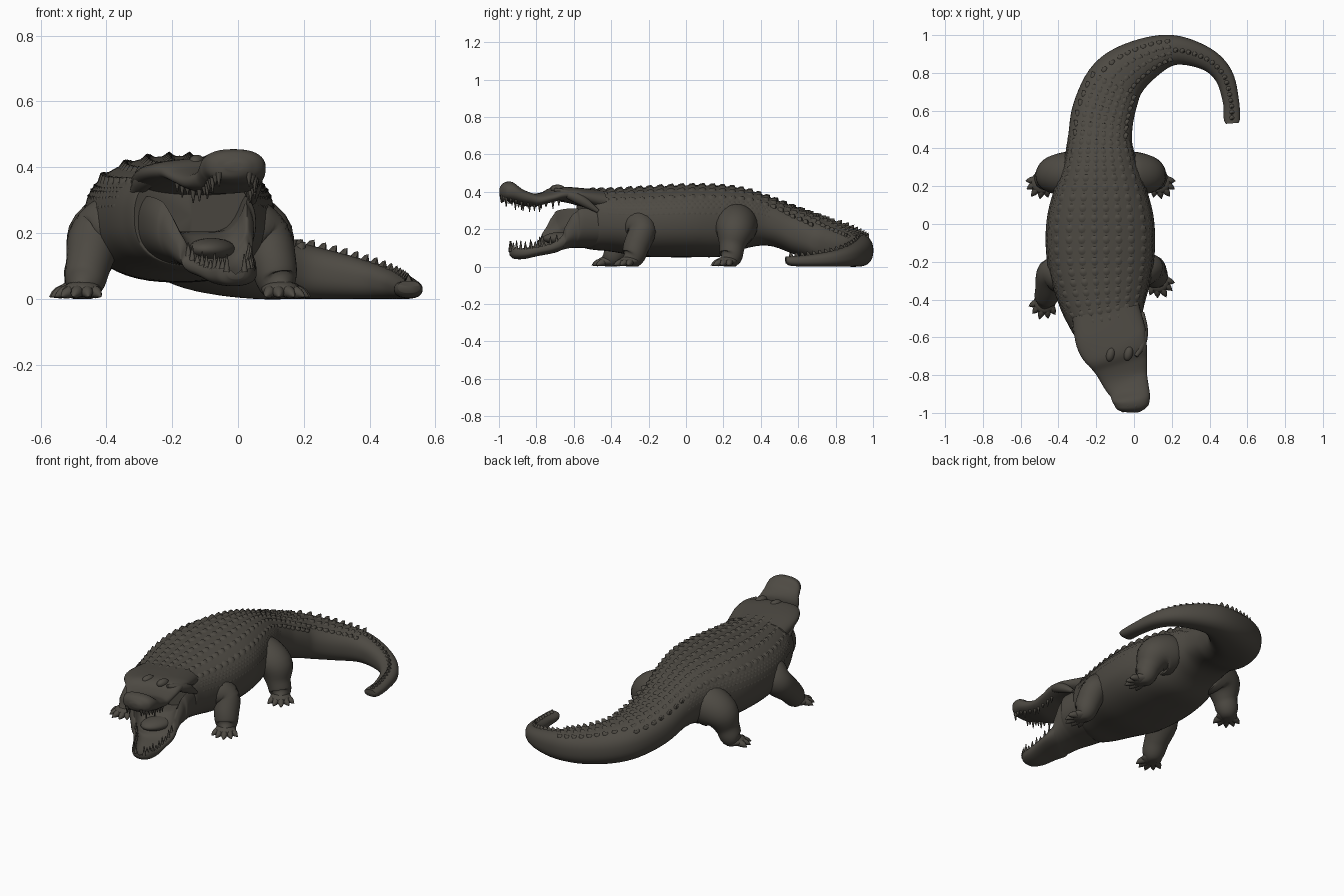
import bpy, bmesh, math
from mathutils import Vector, Matrix

cube = bpy.data.objects.get("Cube")
if cube:
    bpy.data.objects.remove(cube, do_unlink=True)

hide = bpy.data.materials.new("dark hide")
hide.use_nodes = True
HIDE_RGB = (0.075, 0.068, 0.056, 1)
hide.diffuse_color = HIDE_RGB
hide.node_tree.nodes["Principled BSDF"].inputs["Base Color"].default_value = HIDE_RGB
hide.node_tree.nodes["Principled BSDF"].inputs["Roughness"].default_value = 0.8


def finish(name, bm, angle=50):
    bmesh.ops.recalc_face_normals(bm, faces=bm.faces)
    mesh = bpy.data.meshes.new(name)
    bm.to_mesh(mesh)
    bm.free()
    mesh.materials.append(hide)
    ob = bpy.data.objects.new(name, mesh)
    bpy.context.collection.objects.link(ob)
    bpy.ops.object.select_all(action='DESELECT')
    ob.select_set(True)
    bpy.context.view_layer.objects.active = ob
    bpy.ops.object.shade_smooth_by_angle(angle=math.radians(angle))


def spline(rows, t):
    """Smooth interpolation through rows of numbers."""
    last = len(rows) - 1
    t = min(max(t, 0), last)
    i = min(int(t), last - 1)
    f = t - i
    p = [rows[min(max(i + k, 0), last)] for k in (-1, 0, 1, 2)]
    return [b + 0.5 * f * (c - a + f * (2*a - 5*b + 4*c - d + f * (3 * (b - c) + d - a)))
            for a, b, c, d in zip(*p)]


def power(v, e):
    return math.copysign(abs(v) ** e, v)


def skin(bm, rings):
    """Join rings of points with quads and close both ends."""
    loops = [[bm.verts.new(p) for p in ring] for ring in rings]
    n = len(loops[0])
    for a, b in zip(loops, loops[1:]):
        for i in range(n):
            j = (i + 1) % n
            bm.faces.new((a[i], a[j], b[j], b[i]))
    for loop in (loops[0], loops[-1]):
        mid = bm.verts.new(sum((v.co for v in loop), Vector()) / n)
        for i in range(n):
            bm.faces.new((loop[i], loop[(i + 1) % n], mid))


# Sections: centre x, centre y, half width, bottom z, top z
BODY = [(-.14, -.54, .18, .1, .40), (-.15, -.5, .2, .09, .41), (-.165, -.4, .235, .08, .412),
        (-.175, -.25, .275, .055, .42), (-.178, -.1, .29, .05, .43), (-.178, .05, .28, .05, .435),
        (-.178, .2, .24, .055, .43), (-.18, .33, .195, .1, .41), (-.18, .45, .17, .11, .37),
        (-.16, .6, .165, .06, .31), (-.09, .76, .15, .02, .25), (.05, .868, .115, 0, .2),
        (.21, .92, .08, 0, .165), (.38, .875, .06, 0, .12), (.475, .785, .05, 0, .085),
        (.513, .65, .043, 0, .062), (.518, .56, .043, .004, .055), (.52, .533, .034, .018, .055)]
UPPER = [(-.15, -.46, .18, .29, .41), (-.122, -.6, .188, .335, .423), (-.088, -.69, .165, .35, .425),
         (-.068, -.75, .143, .338, .4), (-.047, -.82, .123, .32, .39), (-.025, -.88, .106, .33, .412),
         (-.015, -.93, .1, .345, .452), (-.013, -.97, .084, .355, .45), (-.012, -.99, .055, .37, .432),
         (-.012, -.998, .025, .39, .415)]
LOWER = [(-.145, -.46, .185, .1, .36), (-.115, -.6, .175, .1, .36), (-.095, -.655, .155, .093, .325),
         (-.075, -.7, .134, .08, .235), (-.057, -.735, .118, .068, .15), (-.037, -.8, .096, .055, .122),
         (-.02, -.87, .078, .04, .11), (-.01, -.92, .055, .042, .115), (-.007, -.942, .025, .06, .1)]


def surface(rows, t, a, dip=0.0):
    x, y, w, zb, zt = spline(rows, t)
    p, q = spline(rows, t - .1), spline(rows, t + .1)
    side = Vector((q[1] - p[1], p[0] - q[0], 0)).normalized()
    u, v = power(math.cos(a), .84), power(math.sin(a), .84)
    z = (zb + zt) / 2 + v * (zt - zb) / 2
    if v > 0:
        z -= dip * (zt - zb) * max(0, 1 - abs(u / .84) ** 4)
    return Vector((x, y, z)) + side * w * u


def loft(name, rows, steps, sides, dip=0.0):
    bm = bmesh.new()
    count = (len(rows) - 1) * steps
    skin(bm, [[surface(rows, i / steps, math.tau * k / sides, dip) for k in range(sides)]
              for i in range(count + 1)])
    finish(name, bm, 70)


loft("body_and_tail", BODY, 6, 48)
loft("upper_jaw", UPPER, 6, 36)
loft("lower_jaw", LOWER, 6, 64, .6)


# Keeled scutes in rows over the back, rising to saw-like crests on the tail
def scute(bm, t, u, length, width, height):
    a = math.acos(power(u, 1 / .84))
    c = surface(BODY, t, a)
    ahead = (surface(BODY, t + .05, a) - surface(BODY, t - .05, a)).normalized()
    across = (surface(BODY, t, a - .05) - surface(BODY, t, a + .05)).normalized()
    up = across.cross(ahead).normalized()
    base = [bm.verts.new(c + ahead * length * math.cos(k * math.tau / 8)
                         + across * width * math.sin(k * math.tau / 8) - up * .005) for k in range(8)]
    top = [bm.verts.new(c + ahead * length * f + up * height * h) for f, h in ((-.3, .7), (.5, 1))]
    for i in range(8):
        j = (i + 1) % 8
        near = [top[1] if k in (0, 1, 7) else top[0] for k in (i, j)]
        face = [base[i], base[j], near[1]] + ([near[0]] if near[0] != near[1] else [])
        bm.faces.new(face)


bm = bmesh.new()
t, travelled, gap = .9, 0, 0
while t < len(BODY) - 1.1:
    here, there = spline(BODY, t), spline(BODY, t + .02)
    travelled += math.dist(here[:2], there[:2])
    t += .02
    w = here[2]
    if travelled > gap:
        gap = travelled + .026 + .1 * w
        rows = (.11, .34, .57, .8) if t < 10 else ((.2, .6) if t < 12 else (.0,))
        for r in rows:
            crest = t > 8 and r == rows[-1]
            for u in {r, -r}:
                scute(bm, t, u, .012 + .055 * w, .016 if crest else .008 + .07 * w,
                      .02 if crest else .013)
finish("back_scutes", bm, 60)

# Low rows of scales along the flanks
bm = bmesh.new()
for row in range(4):
    for i in range(34):
        for s in (-1, 1):
            scute(bm, 1.6 + .19 * i + .09 * (row % 2), s * (.89 + .033 * row), .022, .016, .003)
finish("flank_scales", bm, 60)


def tube(bm, points, sides=16, steps=5):
    """Round limb through points of x, y, z, radius, kept above the floor."""
    rings = []
    for i in range((len(points) - 1) * steps + 1):
        t = i / steps
        x, y, z, r = spline(points, t)
        d = Vector(spline(points, t + .1)[:3]) - Vector(spline(points, t - .1)[:3])
        turn = d.to_track_quat('Z', 'Y')
        ring = []
        for k in range(sides):
            a = math.tau * k / sides
            p = Vector((x, y, z)) + turn @ Vector((math.cos(a), math.sin(a), 0)) * max(r, .001)
            p.z = max(p.z, 0)
            ring.append(p)
        rings.append(ring)
    skin(bm, rings)


def ball(bm, centre, size, turn=0):
    m = Matrix.Translation(centre) @ Matrix.Rotation(turn, 4, 'Z') @ Matrix.Diagonal((*size, 1))
    bmesh.ops.create_uvsphere(bm, u_segments=20, v_segments=12, radius=1, matrix=m)


# Legs with a bent joint and splayed, clawed toes
def leg(name, side, shoulder, joint, foot, heading, r):
    s, e, f, h = Vector(shoulder), Vector(joint), Vector(foot), Vector(heading).normalized()
    shin, sole = e.lerp(f, .6), f + h * .04
    bm = bmesh.new()
    tube(bm, [(s.x - side * .09, s.y, .225, r * .9), (s.x - side * .04, s.y, .22, r * 1.05),
              (e.x, e.y, .185, r * .92), (shin.x, shin.y, .11, .07), (f.x, f.y, .05, .06),
              (sole.x, sole.y, .025, .03)], 24)
    ball(bm, (sole.x - h.x * .02, sole.y - h.y * .02, .028), (.06, .058, .028), math.atan2(h.y, h.x))
    for k in range(-2, 3):
        d = Vector((h.x, h.y, 0))
        d.rotate(Matrix.Rotation(k * .42, 3, 'Z'))
        reach = .115 - .008 * abs(k)
        tube(bm, [(f.x + d.x * reach * q, f.y + d.y * reach * q, z, rad) for q, z, rad in
                  ((.2, .03, .022), (.6, .022, .02), (.82, .015, .014), (1, .006, .001))], 8, 3)
    finish(name, bm)


leg("front_right_leg", -1, (-.42, -.27), (-.432, -.265), (-.467, -.395), (-.3, -.95), .092)
leg("front_left_leg", 1, (.075, -.25), (.088, -.235), (.12, -.285), (.45, -.9), .082)
leg("hind_right_leg", -1, (-.385, .265), (-.42, .26), (-.475, .237), (-.6, -.8), .112)
leg("hind_left_leg", 1, (.035, .265), (.07, .26), (.122, .237), (.6, -.8), .112)


# Teeth along both jaws
def teeth(name, rows, first, last, count, down):
    bm = bmesh.new()
    for i in range(count):
        t = first + (last - first) * i / (count - 1)
        for s in (-1, 1):
            a = math.radians(-48 if down else 36)
            p = surface(rows, t, a if s > 0 else math.pi - a)
            size = .034 + .012 * math.sin(i * 2.3)
            p.z += -size * .3 if down else size * .3
            m = Matrix.Translation(p) @ Matrix.Rotation(math.pi if down else 0, 4, 'X')
            bmesh.ops.create_cone(bm, cap_ends=True, segments=8, radius1=.01, radius2=.002,
                                  depth=size * 1.2, matrix=m)
    finish(name, bm)


teeth("upper_teeth", UPPER, 2.4, 7.7, 12, True)
teeth("lower_teeth", LOWER, 3.9, 7.7, 10, False)

# Tongue, eyes, nostrils and the jowl folds behind the eyes
bm = bmesh.new()
ball(bm, (-.08, -.66, .15), (.07, .11, .035), -.3)
finish("tongue", bm)
bm = bmesh.new()
for x, y in ((-.125, -.69), (-.03, -.685)):
    ball(bm, (x, y, .414), (.024, .04, .024), -.25)
finish("eye_ridges", bm)
bm = bmesh.new()
for x in (-.032, .008):
    ball(bm, (x, -.955, .443), (.015, .02, .01))
finish("nostrils", bm)
bm = bmesh.new()
tube(bm, [(-.16, -.7, .41, .01), (-.22, -.66, .395, .024), (-.285, -.59, .36, .03), (-.325, -.48, .295, .01)])
tube(bm, [(.01, -.7, .41, .01), (.04, -.64, .39, .022), (.046, -.56, .355, .028), (.045, -.47, .295, .01)])
finish("jowl_folds", bm)
